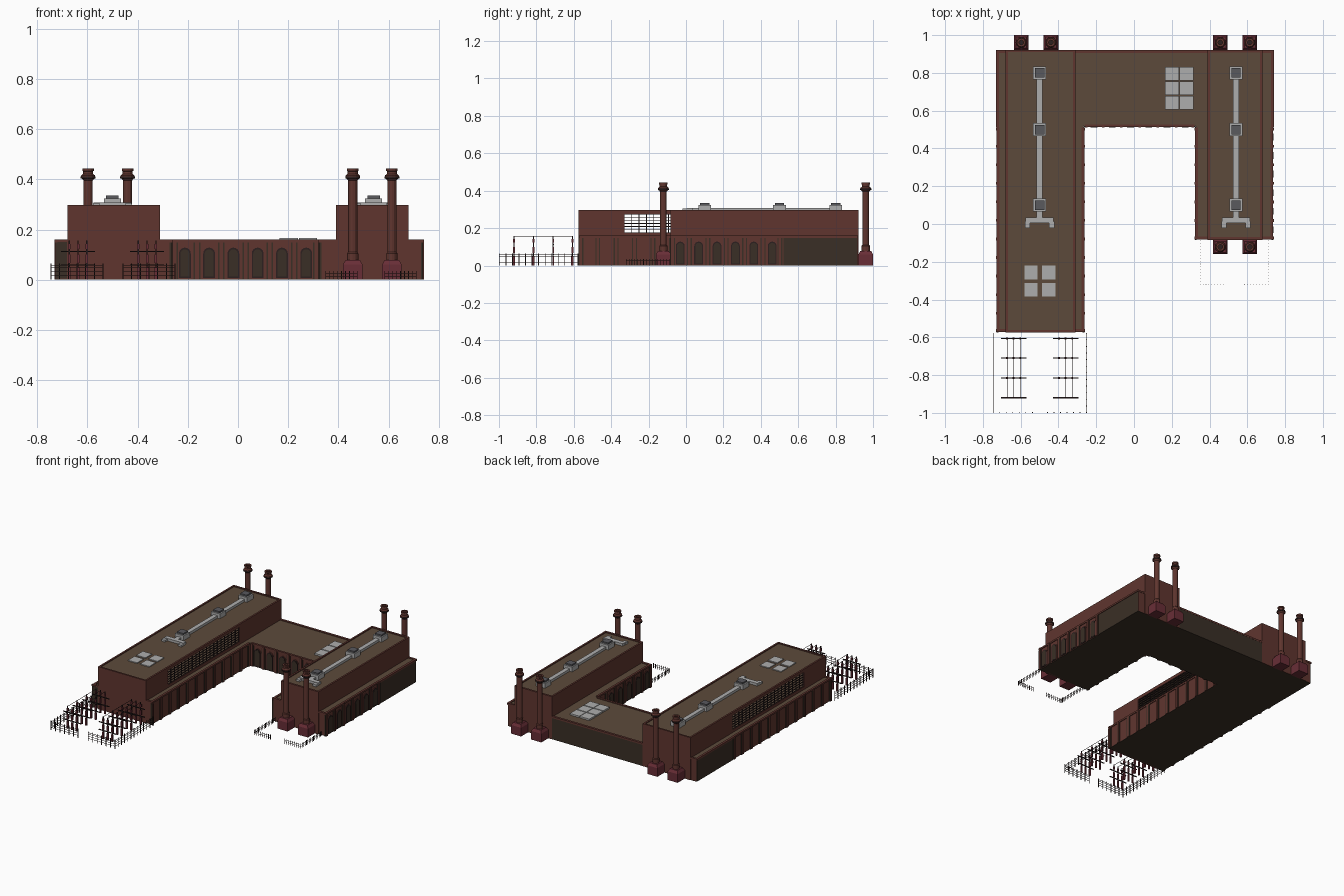
import bpy, bmesh
from math import cos, sin, pi, radians
from mathutils import Matrix, Vector

if "Cube" in bpy.data.objects:
    bpy.data.objects.remove(bpy.data.objects["Cube"])


def mat(name, r, g, b):
    m = bpy.data.materials.new(name)
    m.diffuse_color = (r, g, b, 1)
    m.use_nodes = True
    m.node_tree.nodes["Principled BSDF"].inputs["Base Color"].default_value = m.diffuse_color
    return m


BRICK = mat("brick", 0.115, 0.036, 0.028)
DARK = mat("dark_trim", 0.042, 0.028, 0.019)
ROOF = mat("roof_brown", 0.107, 0.068, 0.043)
PLINTH = mat("plinth_red", 0.14, 0.027, 0.037)
GREY = mat("vent_grey", 0.42, 0.42, 0.42)
CAP = mat("vent_cap", 0.10, 0.10, 0.11)
IRON = mat("iron", 0.025, 0.014, 0.014)


def finish(name, bm, material, M=None):
    if M:
        bm.transform(M)
    bmesh.ops.recalc_face_normals(bm, faces=bm.faces)
    me = bpy.data.meshes.new(name)
    bm.to_mesh(me)
    bm.free()
    me.materials.append(material)
    ob = bpy.data.objects.new(name, me)
    bpy.context.collection.objects.link(ob)
    return ob


def boxes(name, items, material, M=None):
    """Join boxes given as (x0, x1, y0, y1, z0, z1)."""
    bm = bmesh.new()
    for x0, x1, y0, y1, z0, z1 in items:
        S = Matrix.Diagonal((abs(x1 - x0), abs(y1 - y0), abs(z1 - z0), 1))
        T = Matrix.Translation(((x0 + x1) / 2, (y0 + y1) / 2, (z0 + z1) / 2))
        bmesh.ops.create_cube(bm, size=1, matrix=T @ S)
    return finish(name, bm, material, M)


def extrude(bm, pts, vec):
    f = bm.faces.new([bm.verts.new(p) for p in pts])
    g = bmesh.ops.extrude_face_region(bm, geom=[f], use_keep_orig=True)
    bmesh.ops.translate(bm, vec=vec, verts=[v for v in g["geom"] if isinstance(v, bmesh.types.BMVert)])


def lathe(name, profile, sides, material, loc, rot=0.0):
    bm = bmesh.new()
    rings = [[bm.verts.new((r * cos(rot + 2 * pi * i / sides), r * sin(rot + 2 * pi * i / sides), z))
              for i in range(sides)] for r, z in profile]
    for a, b in zip(rings, rings[1:]):
        for i in range(sides):
            j = (i + 1) % sides
            bm.faces.new((a[i], a[j], b[j], b[i]))
    bm.faces.new(rings[0])
    bm.faces.new(rings[-1])
    return finish(name, bm, material, Matrix.Translation(loc))


# U-shaped lower storey with its flat roof
U = [(-.722, -.57), (-.268, -.57), (-.268, .518), (.328, .518), (.328, -.08),
     (.732, -.08), (.732, .918), (-.722, .918)]
for name, z, h, m in (("floor_slab", 0, .003, DARK), ("lower_walls", .003, .149, BRICK), ("lower_roof", .152, .003, ROOF)):
    bm = bmesh.new()
    extrude(bm, [(x, y, z) for x, y in U], Vector((0, 0, h)))
    finish(name, bm, m)


def arch(bm, u, w, z0, z1, depth):
    r = w / 2
    pts = [(u - r, 0.008, z0), (u + r, 0.008, z0)]
    pts += [(u + r * cos(pi * k / 8), 0.008, z1 - r + r * sin(pi * k / 8)) for k in range(9)]
    extrude(bm, pts, Vector((0, -depth, 0)))


def facade(name, x, y, angle, length, n, arches):
    """Bays along local x, facing local -y."""
    M = Matrix.Translation((x, y, 0)) @ Matrix.Rotation(radians(angle), 4, 'Z')
    p = length / n
    us = [i * p for i in range(n + 1)]
    us[0] += .008
    us[-1] -= .008
    boxes(name + "_pilaster_backs", [(u - .013, u + .013, .003, .012, 0, .148) for u in us], DARK, M)
    boxes(name + "_pilasters", [(u - .007, u + .007, 0, .012, 0, .155) for u in us], BRICK, M)
    boxes(name + "_coping", [(0, length, .003, .018, .148, .16)], BRICK, M)
    if arches:
        for part, w, z0, z1, d, m in (("_arch_trim", .054, .006, .132, .003, BRICK),
                                      ("_arch_frame", .047, .006, .128, .005, IRON),
                                      ("_arch_panel", .036, .012, .121, .006, DARK)):
            bm = bmesh.new()
            for i in range(n):
                arch(bm, (i + .5) * p, w, z0, z1, d)
            finish(name + part, bm, m, M)


facade("court_back", -.26, .51, 0, .58, 6, True)
facade("right_wing_outer", .74, -.08, 90, .59, 6, True)
facade("right_wing_inner", .32, .51, -90, .59, 6, True)
facade("left_wing_inner", -.26, -.57, 90, 1.08, 11, False)
facade("left_wing_outer", -.73, .51, -90, 1.08, 11, False)

# Plain dark panels at the rear and on the aisle front
boxes("rear_panels", [(.73, .736, .52, .915, 0, .15), (-.726, -.72, .52, .915, 0, .15),
                      (-.31, .39, .912, .921, 0, .15), (-.718, -.682, -.573, -.56, .005, .15)], DARK)
boxes("rear_coping", [(.724, .74, .51, .92, .148, .16), (-.73, -.714, .51, .92, .148, .16),
                      (-.31, .39, .906, .922, .148, .16),
                      (-.73, -.26, -.572, -.556, .148, .16), (.32, .74, -.082, -.066, .148, .16),
                      (-.73, -.68, .906, .92, .148, .16), (.68, .74, .906, .92, .148, .16)], BRICK)

# Left hall: hollow, with long window openings on both sides
t, top = .012, .297
W0, W1, WB, WT = -.33, .46, .175, .275
hall = [(-.68, -.31, -.574, -.562, 0, top), (-.68, -.31, .91, .922, 0, top)]
bars = []
for x0 in (-.68, -.31 - t):
    x1 = x0 + t
    hall += [(x0, x1, -.57, W0, .15, top), (x0, x1, W1, .92, .15, top),
             (x0, x1, W0, W1, .15, WB), (x0, x1, W0, W1, WT, top)]
    xm = x0 + t / 2
    bars += [(xm - .003, xm + .003, W0, W1, z - .0022, z + .0022)
             for z in [WB + (WT - WB) * i / 6 for i in range(7)]]
    bars += [(xm - .003, xm + .003, y - .002, y + .002, WB, WT)
             for y in [W0 + (W1 - W0) * i / 20 for i in range(21)]]
boxes("left_hall_walls", hall, BRICK)
boxes("left_hall_window_bars", bars, IRON)
boxes("left_hall_roof", [(-.67, -.32, -.565, .915, .282, .291)], ROOF)

# Right hall
boxes("right_hall_walls", [(.39, .39 + t, -.084, .922, .15, top), (.68 - t, .68, -.084, .922, .15, top),
                           (.39, .68, -.084, -.07, 0, top), (.39, .68, .908, .922, 0, top)], BRICK)
boxes("right_hall_roof", [(.4, .67, -.075, .915, .28, .291)], ROOF)

# Roof ducts, vents and skylights
for side, x in (("left", -.5), ("right", .54)):
    boxes(side + "_roof_duct", [(x - .015, x + .015, .02, .8, .29, .308), (x - .075, x + .075, .005, .035, .29, .308),
                                (x - .078, x - .05, -.02, .012, .29, .304), (x + .05, x + .078, -.02, .012, .29, .304)], GREY)
    boxes(side + "_roof_vents", [(x - .034, x + .034, y - .034, y + .034, .29, .324) for y in (.1, .5, .8)], GREY)
    boxes(side + "_vent_caps", [(x - .025, x + .025, y - .025, y + .025, .324, .335) for y in (.1, .5, .8)], CAP)
boxes("left_skylight", [(x, x + .07, y, y + .072, .288, .297) for x in (-.58, -.486) for y in (-.385, -.293)], GREY)
boxes("link_skylight", [(x, x + .073, y, y + .07, .153, .166) for x in (.165, .242) for y in (.607, .684, .761)], GREY)

# Chimneys on tapered plinths
SHAFT = [(.022, .07), (.022, .105), (.018, .11), (.018, .395), (.022, .4), (.028, .405), (.028, .415),
         (.02, .422), (.02, .432), (.023, .434), (.023, .443), (.012, .443), (.012, .40)]
Q = 2 ** .5
for i, (x, y) in enumerate([(-.597, .961), (-.44, .961), (.457, .961), (.613, .961), (.457, -.121), (.613, -.121)]):
    lathe(f"chimney_plinth_{i}", [(.039 * Q, 0), (.039 * Q, .06), (.029 * Q, .078)], 4, PLINTH, (x, y, 0), pi / 4)
    ob = lathe(f"chimney_shaft_{i}", SHAFT, 12, BRICK, (x, y, 0))
    lathe(f"chimney_band_{i}", [(.0295, .404), (.0295, .411)], 12, IRON, (x, y, 0))


# Fences
def fence(name, path, h, rails, step, r):
    items = []
    for (xa, ya), (xb, yb) in zip(path, path[1:]):
        x0, x1, y0, y1 = min(xa, xb), max(xa, xb), min(ya, yb), max(ya, yb)
        items += [(x0 - r / 2, x1 + r / 2, y0 - r / 2, y1 + r / 2, z - r / 2, z + r / 2) for z in rails]
        n = max(1, round((x1 - x0 + y1 - y0) / step))
        for k in range(n + 1):
            x, y = x0 + (x1 - x0) * k / n, y0 + (y1 - y0) * k / n
            items.append((x - r, x + r, y - r, y + r, 0, h))
    boxes(name, items, IRON)


for s, tag in ((-1, "left"), (1, "right")):
    c = -.498
    fence("yard_fence_" + tag, [(c + s * .04, -.998), (c + s * .247, -.998), (c + s * .247, -.578)],
          .065, (.017, .032, .047, .057), .034, .002)
    c = .53
    fence("small_fence_" + tag, [(c + s * .055, -.32), (c + s * .18, -.32), (c + s * .18, -.088)],
          .034, (.014, .026), .015, .0014)

# Power yard: pole rows, crossbars and wires
poles, feet, cross, wires = [], [], [], []
for cx in (-.637, -.362):
    for y in (-.92, -.815, -.71, -.607):
        for dx in (-.035, 0, .035):
            x = cx + dx
            poles.append((x - .0025, x + .0025, y - .0025, y + .0025, 0, .157))
            feet += [(x - .005, x + .005, y - .005, y + .005, z, z + h) for z, h in ((0, .05), (.066, .034), (.122, .02))]
        cross += [(cx - .068, cx + .068, y - .003, y + .003, z, z + .005) for z in (.056, .11)]
    wires += [(cx + dx - .001, cx + dx + .001, -.92, -.607, .153, .155) for dx in (-.035, 0, .035)]
boxes("yard_poles", poles, IRON)
boxes("yard_insulators", feet, PLINTH)
boxes("yard_crossbars", cross, IRON)
boxes("yard_wires", wires, IRON)
